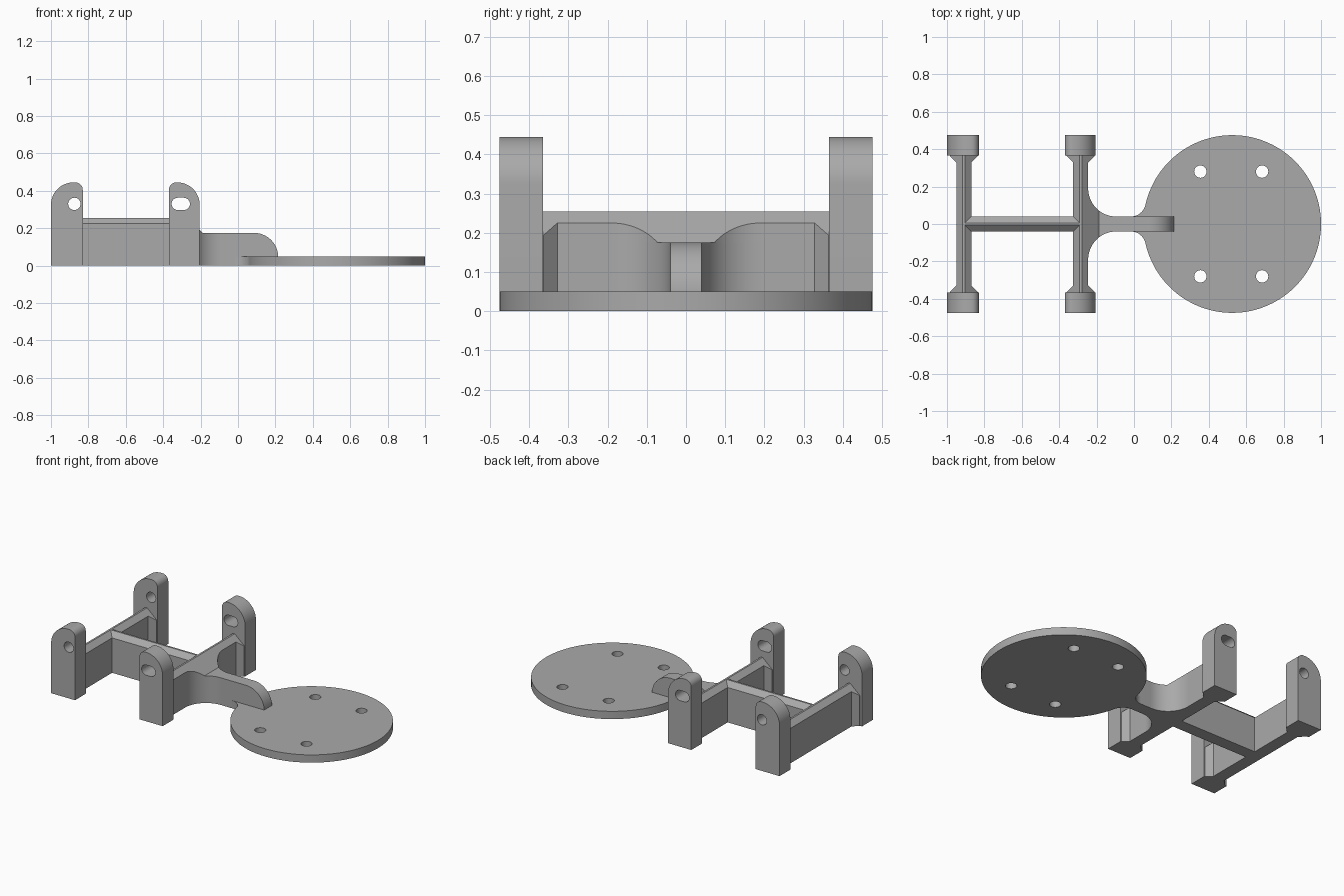
import bpy, bmesh
from math import sin, cos, radians, sqrt, atan2, degrees
from mathutils import Vector

cube = bpy.data.objects.get("Cube")
if cube:
    bpy.data.objects.remove(cube, do_unlink=True)

grey = bpy.data.materials.new("plain grey")
grey.use_nodes = True
grey.diffuse_color = (0.4, 0.4, 0.4, 1)
grey.node_tree.nodes["Principled BSDF"].inputs["Base Color"].default_value = (0.4, 0.4, 0.4, 1)


def arc(cx, cy, r, a0, a1, n=16):
    """Points on an arc, angles in degrees."""
    steps = [radians(a0 + (a1 - a0) * i / n) for i in range(n + 1)]
    return [(cx + r * cos(a), cy + r * sin(a)) for a in steps]


def prism(name, outline, lo, hi, axis="z"):
    """Extrude an outline along an axis (z: x,y  y: x,z  x: y,z)."""
    place = {"z": lambda p, d: (p[0], p[1], d),
             "y": lambda p, d: (p[0], d, p[1]),
             "x": lambda p, d: (d, p[0], p[1])}[axis]
    bm = bmesh.new()
    base = bm.faces.new([bm.verts.new(place(p, lo)) for p in outline])
    new = bmesh.ops.extrude_face_region(bm, geom=[base])["geom"]
    shift = Vector(place((0, 0), hi - lo))
    bmesh.ops.translate(bm, vec=shift, verts=[g for g in new if isinstance(g, bmesh.types.BMVert)])
    bmesh.ops.recalc_face_normals(bm, faces=bm.faces)
    mesh = bpy.data.meshes.new(name)
    bm.to_mesh(mesh)
    bm.free()
    mesh.materials.append(grey)
    obj = bpy.data.objects.new(name, mesh)
    bpy.context.collection.objects.link(obj)
    return obj


def select(obj):
    bpy.ops.object.select_all(action="DESELECT")
    obj.select_set(True)
    bpy.context.view_layer.objects.active = obj


def combine(obj, tool, operation):
    """Apply a boolean and discard the tool."""
    mod = obj.modifiers.new("shape", "BOOLEAN")
    mod.operation, mod.object, mod.solver = operation, tool, "EXACT"
    select(obj)
    bpy.ops.object.modifier_apply(modifier=mod.name)
    bpy.data.objects.remove(tool, do_unlink=True)


def smooth(obj):
    select(obj)
    bpy.ops.object.shade_smooth_by_angle(angle=radians(25))


def roof(centre, reach):
    """Gable section with a narrow flat ridge."""
    drop = (reach - 0.006) * 0.88
    return [(centre - reach, 0), (centre + reach, 0), (centre + reach, 0.255 - drop),
            (centre + 0.006, 0.255), (centre - 0.006, 0.255), (centre - reach, 0.255 - drop)]


HALF, POST_IN, POST_OUT = 0.04, 0.365, 0.475
REAR_X, FRONT_X = -0.91, -0.285

# Round plate with fillets blending into the arm
PX, PR, FR = 0.525, POST_OUT, 0.08
rise = HALF + FR
run = sqrt((PR + FR) ** 2 - rise ** 2)
tilt = degrees(atan2(rise, run))
upper = arc(PX - run, rise, FR, -90, -tilt, 12)
rim = arc(PX, 0, PR, 180 - tilt, tilt - 180, 112)
lower = [(x, -y) for x, y in reversed(upper)]
plate = prism("round_plate", upper + rim[1:-1] + lower, 0, 0.05)
for x in (0.355, 0.685):
    for y in (-0.28, 0.28):
        combine(plate, prism("cutter", arc(x, y, 0.033, 0, 348.75, 31), -0.1, 0.2), "DIFFERENCE")
smooth(plate)

# Arm with rounded end
arm_side = [(FRONT_X, 0), (FRONT_X, 0.175)] + arc(0.085, 0.045, 0.13, 90, 0, 24)
arm_side += [(0.215, 0.02), (0, 0.02), (0, 0)]
smooth(prism("arm", arm_side, -HALF, HALF, "y"))

# Flared web joining the arm to the front crossbar
flare = arc(-0.095, HALF + 0.15, 0.15, 180, 270, 20)
web_plan = [(FRONT_X, 0.19)] + flare + [(x, -y) for x, y in reversed(flare)] + [(FRONT_X, -0.19)]
smooth(prism("arm_web", web_plan, 0, 0.175))
web_top = prism("web_ridge", web_plan, -0.1, 0.3)
combine(web_top, prism("cutter", roof(FRONT_X, 0.15), -0.3, 0.3, "y"), "INTERSECT")
smooth(web_top)

# Crossbars with flared ends under a gabled top
for name, cx in (("rear_crossbar", REAR_X), ("front_crossbar", FRONT_X)):
    side = [(HALF, -0.328), (HALF, 0.328), (HALF + 0.035, 0.363), (HALF + 0.035, 0.38)]
    side = [(HALF + 0.035, -0.38), (HALF + 0.035, -0.363)] + side
    plan = [(cx + x, y) for x, y in side] + [(cx - x, y) for x, y in reversed(side)]
    bar = prism(name, plan, -0.1, 0.3)
    combine(bar, prism("cutter", roof(cx, 0.12), -0.37, 0.37, "y"), "INTERSECT")

# Spine between the crossbars
prism("spine", roof(0, HALF), REAR_X, FRONT_X, "x")

# Posts: rear ones with a round hole, front ones with a slot
rear_post = [(-1, 0)] + arc(-0.88, 0.325, 0.12, 180, 90) + arc(-0.87, 0.405, 0.04, 90, 0, 8) + [(-0.83, 0)]
front_post = [(-0.37, 0)] + arc(-0.33, 0.405, 0.04, 180, 90, 8) + arc(-0.325, 0.325, 0.12, 90, 0) + [(-0.205, 0)]
round_hole = arc(-0.875, 0.33, 0.033, 0, 348.75, 31)
slot = arc(-0.29, 0.33, 0.033, -90, 90) + arc(-0.322, 0.33, 0.033, 90, 270)
for name, outline, hole in (("rear", rear_post, round_hole), ("front", front_post, slot)):
    for side, lo, hi in (("right", -POST_OUT, -POST_IN), ("left", POST_IN, POST_OUT)):
        post = prism(f"{name}_{side}_post", outline, lo, hi, "y")
        combine(post, prism("cutter", hole, lo - 0.1, hi + 0.1, "y"), "DIFFERENCE")
        smooth(post)
